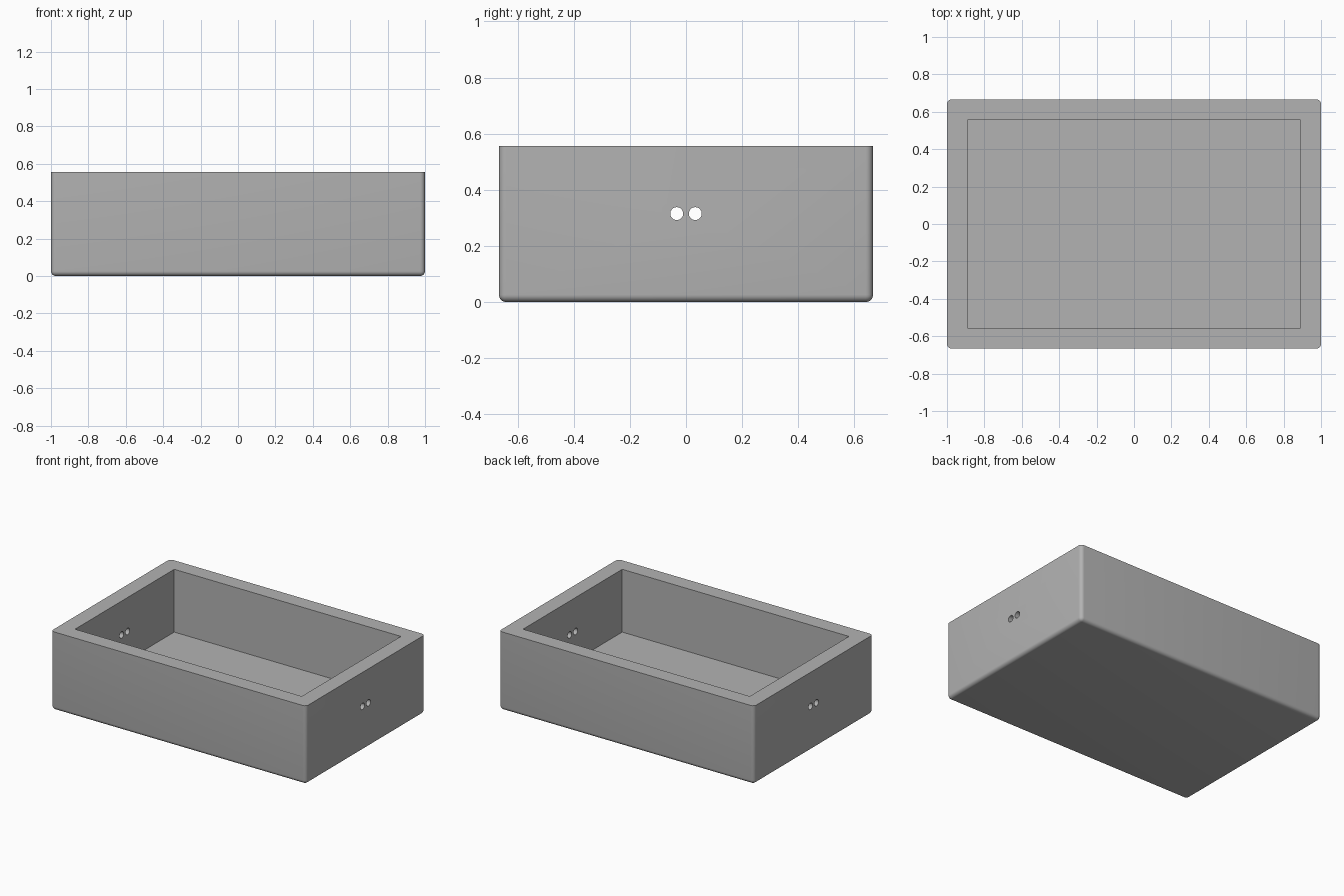
import bpy, bmesh, math
from mathutils import Matrix, Vector

if "Cube" in bpy.data.objects:
    bpy.data.objects.remove(bpy.data.objects["Cube"], do_unlink=True)

LENGTH, WIDTH, HEIGHT = 2.0, 1.333, 0.556
WALL, FILLET = 0.111, 0.026
HOLE_RADIUS, HOLE_OFFSET, HOLE_Z = 0.023, 0.033, 0.315

grey = bpy.data.materials.new("plain grey")
grey.use_nodes = True
colour = (0.45, 0.45, 0.45, 1)
grey.diffuse_color = colour
grey.node_tree.nodes["Principled BSDF"].inputs["Base Color"].default_value = colour


def add_object(name, bm):
    mesh = bpy.data.meshes.new(name)
    bm.to_mesh(mesh)
    bm.free()
    mesh.materials.append(grey)
    obj = bpy.data.objects.new(name, mesh)
    bpy.context.collection.objects.link(obj)
    return obj


def box(size, bottom):
    bm = bmesh.new()
    bmesh.ops.create_cube(bm, size=1)
    bmesh.ops.scale(bm, vec=size, verts=bm.verts)
    bmesh.ops.translate(bm, vec=(0, 0, bottom + size[2] / 2), verts=bm.verts)
    return bm


# Outer block, rounded everywhere except around the rim
bm = box((LENGTH, WIDTH, HEIGHT), 0)
soft = [e for e in bm.edges if min(v.co.z for v in e.verts) < 0.01]
bmesh.ops.bevel(bm, geom=soft, offset=FILLET, segments=6, profile=0.5, affect='EDGES')
tray = add_object("tray", bm)

# Cavity cutter, open at the top
cutters = [add_object("cavity_cutter",
                      box((LENGTH - 2 * WALL, WIDTH - 2 * WALL, HEIGHT), WALL))]

# Paired cord holes through both end walls
for side, name in ((-1, "front_hole_cutter"), (1, "back_hole_cutter")):
    bm = bmesh.new()
    place = Matrix.Translation((0, side * HOLE_OFFSET, HOLE_Z)) @ Matrix.Rotation(math.pi / 2, 4, 'Y')
    bmesh.ops.create_cone(bm, cap_ends=True, segments=32, radius1=HOLE_RADIUS,
                          radius2=HOLE_RADIUS, depth=LENGTH * 1.2, matrix=place)
    cutters.append(add_object(name, bm))

# Cut, then remove the cutters
bpy.ops.object.select_all(action='DESELECT')
tray.select_set(True)
bpy.context.view_layer.objects.active = tray
for cutter in cutters:
    cutter.hide_render = True
    cut = tray.modifiers.new("cut", 'BOOLEAN')
    cut.operation, cut.solver, cut.object = 'DIFFERENCE', 'EXACT', cutter
    bpy.ops.object.modifier_apply(modifier=cut.name)
    bpy.data.objects.remove(cutter, do_unlink=True)

bpy.ops.object.shade_smooth_by_angle(angle=math.radians(30))
